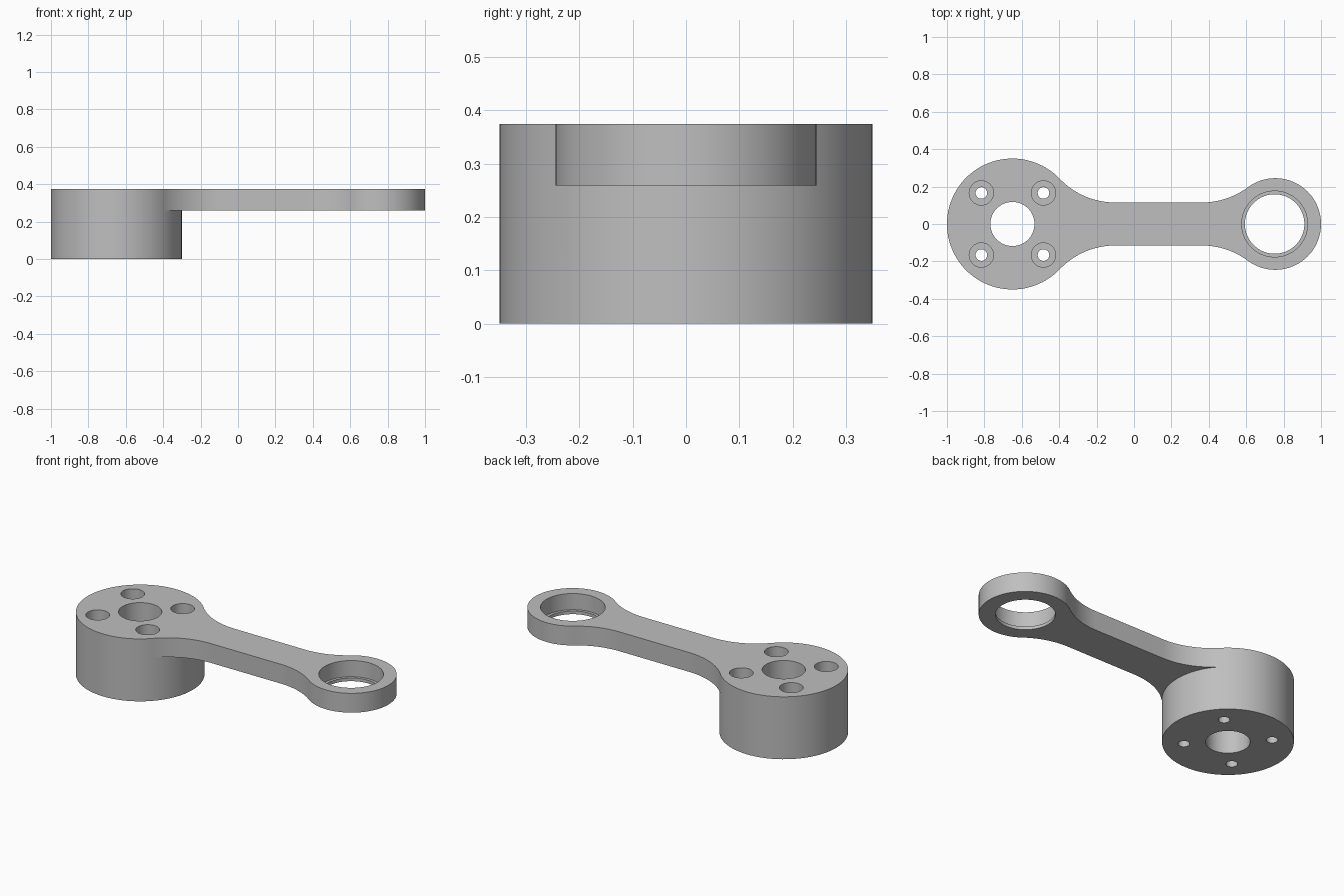
import bpy, bmesh
from math import sin, cos, pi, sqrt, atan2, radians

cube = bpy.data.objects.get("Cube")
if cube:
    bpy.data.objects.remove(cube, do_unlink=True)

TOP, UNDER = 0.375, 0.259            # arm top and underside heights
HUB_X, HUB_R = -0.65, 0.35
EYE_X, EYE_R = 0.755, 0.245
HALF_W, FILLET = 0.115, 0.41         # arm half width, blend radius

metal = bpy.data.materials.new("grey metal")
metal.use_nodes = True
GREY = (0.52, 0.52, 0.52, 1)
metal.diffuse_color = GREY
metal.node_tree.nodes["Principled BSDF"].inputs["Base Color"].default_value = GREY


def arc(cx, cy, r, start, end, n):
    steps = [start + (end - start) * i / n for i in range(n + 1)]
    return [(cx + r * cos(a), cy + r * sin(a)) for a in steps]


def mirror(points):
    return [(x, -y) for x, y in reversed(points)]


# Outline: round hub, tangent blends into a narrow arm, round eye
blend_y = HALF_W + FILLET
hub_dx = sqrt((HUB_R + FILLET) ** 2 - blend_y ** 2)
eye_dx = sqrt((EYE_R + FILLET) ** 2 - blend_y ** 2)
hub_a, eye_a = atan2(blend_y, hub_dx), atan2(blend_y, eye_dx)

hub_outer = arc(HUB_X, 0, HUB_R, hub_a, 2 * pi - hub_a, 72)
hub_inner = arc(HUB_X, 0, HUB_R, -hub_a, hub_a, 24)[1:-1]
eye = arc(EYE_X, 0, EYE_R, -(pi - eye_a), pi - eye_a, 72)
eye_blend = arc(EYE_X - eye_dx, blend_y, FILLET, -eye_a, -pi / 2, 20)[1:]
hub_blend = arc(HUB_X + hub_dx, blend_y, FILLET, -pi / 2, hub_a - pi, 20)[:-1]
upper = eye_blend + hub_blend
arm = mirror(upper) + eye + upper

# Solid body: hub runs to the floor, arm stays at the top
bm = bmesh.new()


def ring(points, z):
    return [bm.verts.new((x, y, z)) for x, y in points]


def wall(low, high, closed=False):
    for i in range(len(low) if closed else len(low) - 1):
        j = (i + 1) % len(low)
        bm.faces.new((low[i], low[j], high[j], high[i]))


outer_low, outer_mid, outer_top = (ring(hub_outer, z) for z in (0, UNDER, TOP))
inner_low, inner_mid = (ring(hub_inner, z) for z in (0, UNDER))
arm_mid, arm_top = (ring(arm, z) for z in (UNDER, TOP))

wall(outer_low, outer_mid)
wall(outer_mid + arm_mid, outer_top + arm_top, closed=True)
ends_low, ends_mid = [outer_low[-1], outer_low[0]], [outer_mid[-1], outer_mid[0]]
wall(ends_low[:1] + inner_low + ends_low[1:], ends_mid[:1] + inner_mid + ends_mid[1:])
bm.faces.new(outer_top + arm_top)
bm.faces.new(outer_low + inner_low)
bm.faces.new(ends_mid[:1] + arm_mid + ends_mid[1:] + inner_mid[::-1])
bmesh.ops.recalc_face_normals(bm, faces=bm.faces)
mesh = bpy.data.meshes.new("link_arm")
bm.to_mesh(mesh)
bm.free()
mesh.materials.append(metal)
body = bpy.data.objects.new("link_arm", mesh)
bpy.context.collection.objects.link(body)


def bore(name, x, y, r, floor, sides=64):
    """Cut a round hole from above down to the given floor height."""
    height = TOP + 0.1 - floor
    bpy.ops.mesh.primitive_cylinder_add(vertices=sides, radius=r, depth=height,
                                        location=(x, y, floor + height / 2))
    cutter = bpy.context.object
    cutter.name = name
    cutter.hide_render = True
    cutter.data.materials.append(metal)
    mod = body.modifiers.new(name, "BOOLEAN")
    mod.operation = "DIFFERENCE"
    mod.solver = "EXACT"
    mod.object = cutter
    bpy.ops.object.select_all(action="DESELECT")
    body.select_set(True)
    bpy.context.view_layer.objects.active = body
    bpy.ops.object.modifier_apply(modifier=name)
    bpy.data.objects.remove(cutter, do_unlink=True)


# Shaft hole and bearing seat with a thin retaining lip
bore("shaft_hole", HUB_X, 0, 0.118, -0.1)
bore("bearing_seat", EYE_X - 0.003, 0, 0.176, 0.278, 96)
bore("bearing_lip", EYE_X - 0.003, 0, 0.159, -0.1, 96)

# Four counterbored bolt holes around the shaft
for sx in (-1, 1):
    for sy in (-1, 1):
        x, y = HUB_X + sx * 0.166, sy * 0.166
        bore("bolt_counterbore", x, y, 0.065, 0.19, 40)
        bore("bolt_hole", x, y, 0.031, -0.1, 32)

bpy.ops.object.shade_smooth_by_angle(angle=radians(30))
